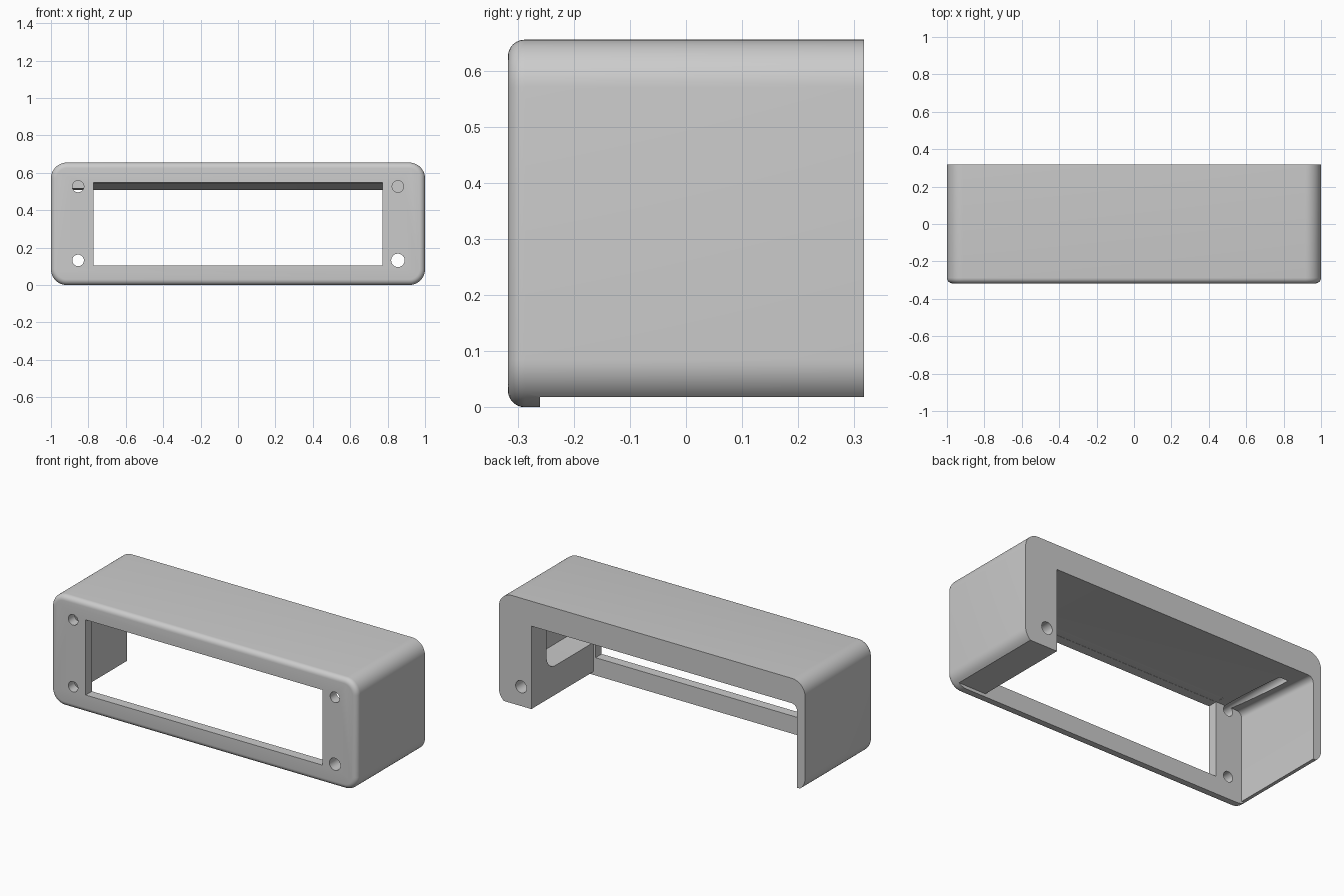
import bpy, bmesh, math
from mathutils import Vector

old = bpy.data.objects.get("Cube")
if old:
    bpy.data.objects.remove(old, do_unlink=True)

grey = bpy.data.materials.new("plain grey")
grey.use_nodes = True
grey.diffuse_color = (0.6, 0.6, 0.6, 1)
grey.node_tree.nodes["Principled BSDF"].inputs["Base Color"].default_value = (0.6, 0.6, 0.6, 1)

BACK, FRONT = 0.3175, -0.3175
TOP = 0.655
WALL = -0.26           # rear of the front wall
INNER, THIN = 0.788, -0.947


def rounded(points, steps=12):
    """Outline of (u, v, radius) corners; a radius rounds a square corner."""
    out = []
    for i, (u, v, r) in enumerate(points):
        p = Vector((u, v))
        if not r:
            out.append(p)
            continue
        a = (Vector(points[i - 1][:2]) - p).normalized() * r
        b = (Vector(points[(i + 1) % len(points)][:2]) - p).normalized() * r
        for k in range(steps + 1):
            t = k / steps * math.pi / 2
            out.append(p + a * (1 - math.sin(t)) + b * (1 - math.cos(t)))
    return out


def prism(name, outline, axis, start, end):
    """Extrude an outline along x (outline is y, z) or y (outline is x, z)."""
    bm = bmesh.new()
    put = (lambda p, d: (d, p.x, p.y)) if axis == "x" else (lambda p, d: (p.x, d, p.y))
    rings = [[bm.verts.new(put(p, d)) for p in outline] for d in (start, end)]
    n = len(outline)
    bm.faces.new(rings[0])
    bm.faces.new(rings[1])
    for i in range(n):
        j = (i + 1) % n
        bm.faces.new((rings[0][i], rings[0][j], rings[1][j], rings[1][i]))
    bmesh.ops.recalc_face_normals(bm, faces=bm.faces)
    mesh = bpy.data.meshes.new(name)
    bm.to_mesh(mesh)
    bm.free()
    obj = bpy.data.objects.new(name, mesh)
    bpy.context.collection.objects.link(obj)
    mesh.materials.append(grey)
    return obj


def rect(u0, v0, u1, v1, r=0):
    return rounded([(u0, v0, r), (u1, v0, r), (u1, v1, r), (u0, v1, r)])


def circle(u, v, r, n=32):
    return [Vector((u + r * math.cos(k * math.tau / n), v + r * math.sin(k * math.tau / n)))
            for k in range(n)]


def cut(target, cutter, operation="DIFFERENCE"):
    bpy.context.view_layer.objects.active = target
    mod = target.modifiers.new("cut", "BOOLEAN")
    mod.operation, mod.object, mod.solver = operation, cutter, "EXACT"
    bpy.ops.object.modifier_apply(modifier=mod.name)
    bpy.data.objects.remove(cutter, do_unlink=True)


# Outer body with a rounded front rim
body = prism("housing", rect(-1, 0, 1, TOP, 0.085), "y", FRONT, BACK)
bm = bmesh.new()
bm.from_mesh(body.data)
rim = [e for e in bm.edges if all(abs(v.co.y - FRONT) < 1e-5 for v in e.verts)]
bmesh.ops.bevel(bm, geom=rim, offset=0.03, segments=6, profile=0.5, affect="EDGES")
bm.to_mesh(body.data)
bm.free()

# Main cavity, open below and behind, with a ceiling that falls to the rear
cavity = prism("cavity", rounded([(THIN, -0.1, 0), (INNER, -0.1, 0),
                                  (INNER, 0.6, 0), (THIN, 0.6, 0)]), "y", WALL, 0.4)
slope = (0.55 - 0.508) / (BACK - WALL)
bm = bmesh.new()
bm.from_mesh(cavity.data)
for v in bm.verts:
    if v.co.z > 0:
        v.co.z = 0.55 - slope * (v.co.y - WALL)
edge = [e for e in bm.edges if all(v.co.z > 0 and v.co.x < 0 for v in e.verts)]
bmesh.ops.bevel(bm, geom=edge, offset=0.035, segments=8, profile=0.5, affect="EDGES")
bm.to_mesh(cavity.data)
bm.free()
cut(body, cavity)

# Pocket in the thick end block
cut(body, prism("pocket", rounded([(WALL, 0.19, 0), (0.175, 0.19, 0.08),
                                   (0.175, 0.518, 0), (WALL, 0.549, 0)]), "x", 0.7, -THIN))

# Front window and the raised underside behind the front lip
cut(body, prism("window", rect(-0.773, 0.105, 0.773, 0.549), "y", -0.4, -0.2))
cut(body, prism("underside", rect(WALL, -0.1, 0.5, 0.018), "x", -1.2, 1.2))

# Screw holes: x, z, radius, end depth
for x, z, r, end in [(-0.855, 0.527, 0.031, 0.19), (0.855, 0.527, 0.031, 0.19),
                     (-0.855, 0.132, 0.031, 0.0), (0.855, 0.132, 0.036, 0.5)]:
    cut(body, prism("screw_hole", circle(x, z, r), "y", -0.5, end))

bpy.ops.object.select_all(action="DESELECT")
body.select_set(True)
bpy.context.view_layer.objects.active = body
bpy.ops.object.shade_smooth_by_angle(angle=math.radians(30))
